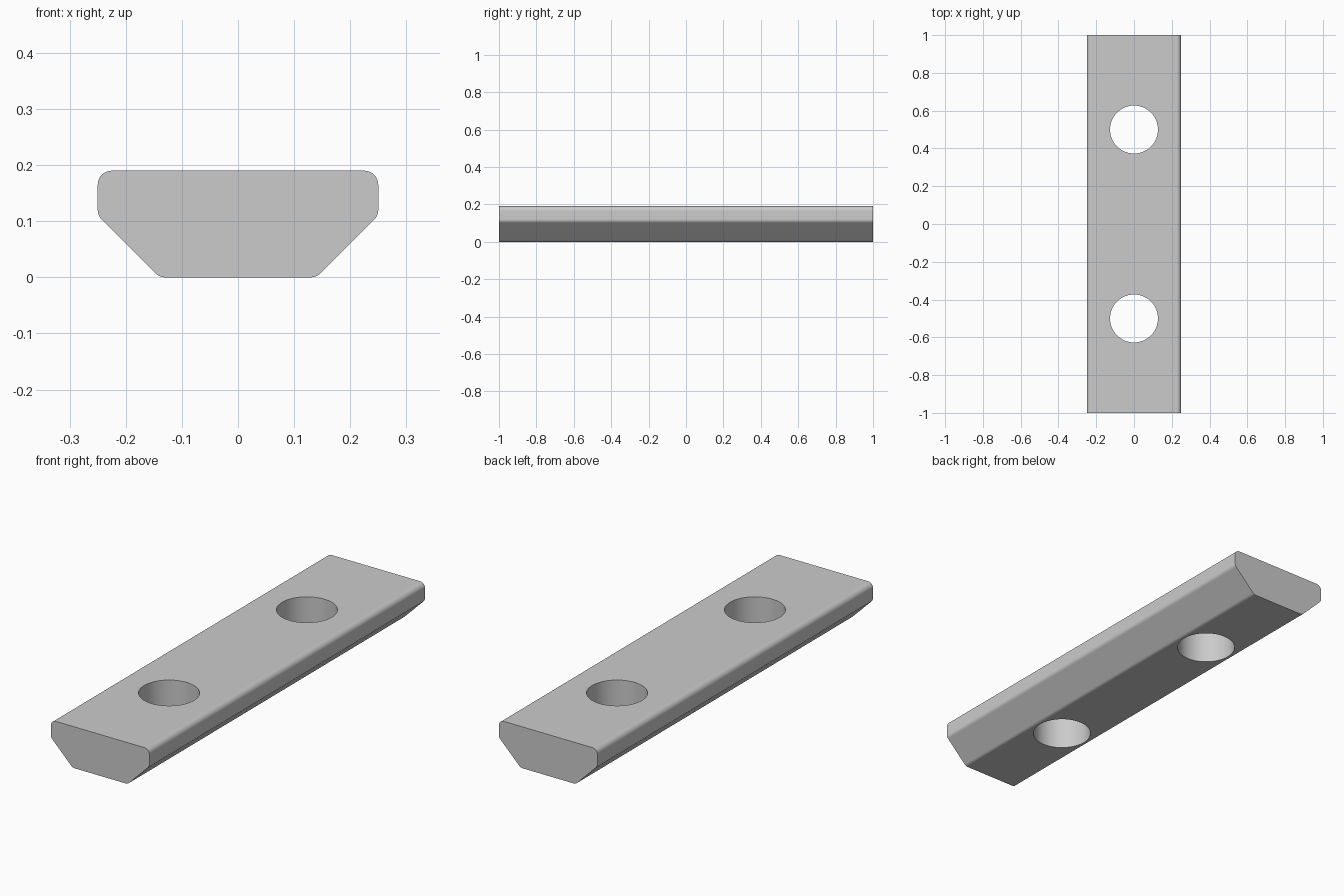
import bpy, bmesh, math
from mathutils import Vector

cube = bpy.data.objects.get("Cube")
if cube:
    bpy.data.objects.remove(cube, do_unlink=True)

LENGTH = 2.0
HEIGHT = 0.19
FILLET = 0.025
HOLE_RADIUS = 0.127

steel = bpy.data.materials.new("grey_steel")
steel.use_nodes = True
colour = (0.6, 0.6, 0.6, 1)
steel.diffuse_color = colour
steel.node_tree.nodes["Principled BSDF"].inputs["Base Color"].default_value = colour


def rounded(corners, radius, steps=8):
    """Replace every corner of a convex outline with an arc."""
    points = []
    for i, corner in enumerate(corners):
        a = (corners[i - 1] - corner).normalized()
        b = (corners[(i + 1) % len(corners)] - corner).normalized()
        half = a.angle(b) / 2
        centre = corner + (a + b).normalized() * (radius / math.sin(half))
        start = (corner + a * (radius / math.tan(half)) - centre).normalized()
        end = (corner + b * (radius / math.tan(half)) - centre).normalized()
        points += [centre + start.slerp(end, s / steps) * radius for s in range(steps + 1)]
    return points


# Bar: rounded trapezoid section extruded along y
right_side = [(0.14, 0), (0.25, 0.11), (0.25, HEIGHT)]
outline = right_side + [(-x, z) for x, z in reversed(right_side)]
section = rounded([Vector((x, 0, z)) for x, z in outline], FILLET)
bm = bmesh.new()
front = bm.faces.new([bm.verts.new(p - Vector((0, LENGTH / 2, 0))) for p in section])
back = bmesh.ops.extrude_face_region(bm, geom=[front], use_keep_orig=True)["geom"]
bmesh.ops.translate(bm, vec=(0, LENGTH, 0),
                    verts=[v for v in back if isinstance(v, bmesh.types.BMVert)])
bmesh.ops.recalc_face_normals(bm, faces=bm.faces)
mesh = bpy.data.meshes.new("slot_nut_bar")
bm.to_mesh(mesh)
bm.free()
mesh.materials.append(steel)
bar = bpy.data.objects.new("slot_nut_bar", mesh)
bpy.context.collection.objects.link(bar)

# Two through holes
for y in (-0.5, 0.5):
    bpy.ops.mesh.primitive_cylinder_add(vertices=64, radius=HOLE_RADIUS, depth=1,
                                        location=(0, y, HEIGHT / 2))
    cutter = bpy.context.object
    cutter.name = "hole_cutter"
    cutter.data.materials.append(steel)
    cut = bar.modifiers.new("hole", "BOOLEAN")
    cut.operation = "DIFFERENCE"
    cut.solver = "EXACT"
    cut.object = cutter
    bpy.ops.object.select_all(action="DESELECT")
    bar.select_set(True)
    bpy.context.view_layer.objects.active = bar
    bpy.ops.object.modifier_apply(modifier=cut.name)
    bpy.data.objects.remove(cutter, do_unlink=True)

# Smooth fillets and bores, flat main faces
bpy.ops.object.shade_smooth_by_angle(angle=math.radians(30))
weighted = bar.modifiers.new("flat_faces", "WEIGHTED_NORMAL")
weighted.keep_sharp = True
